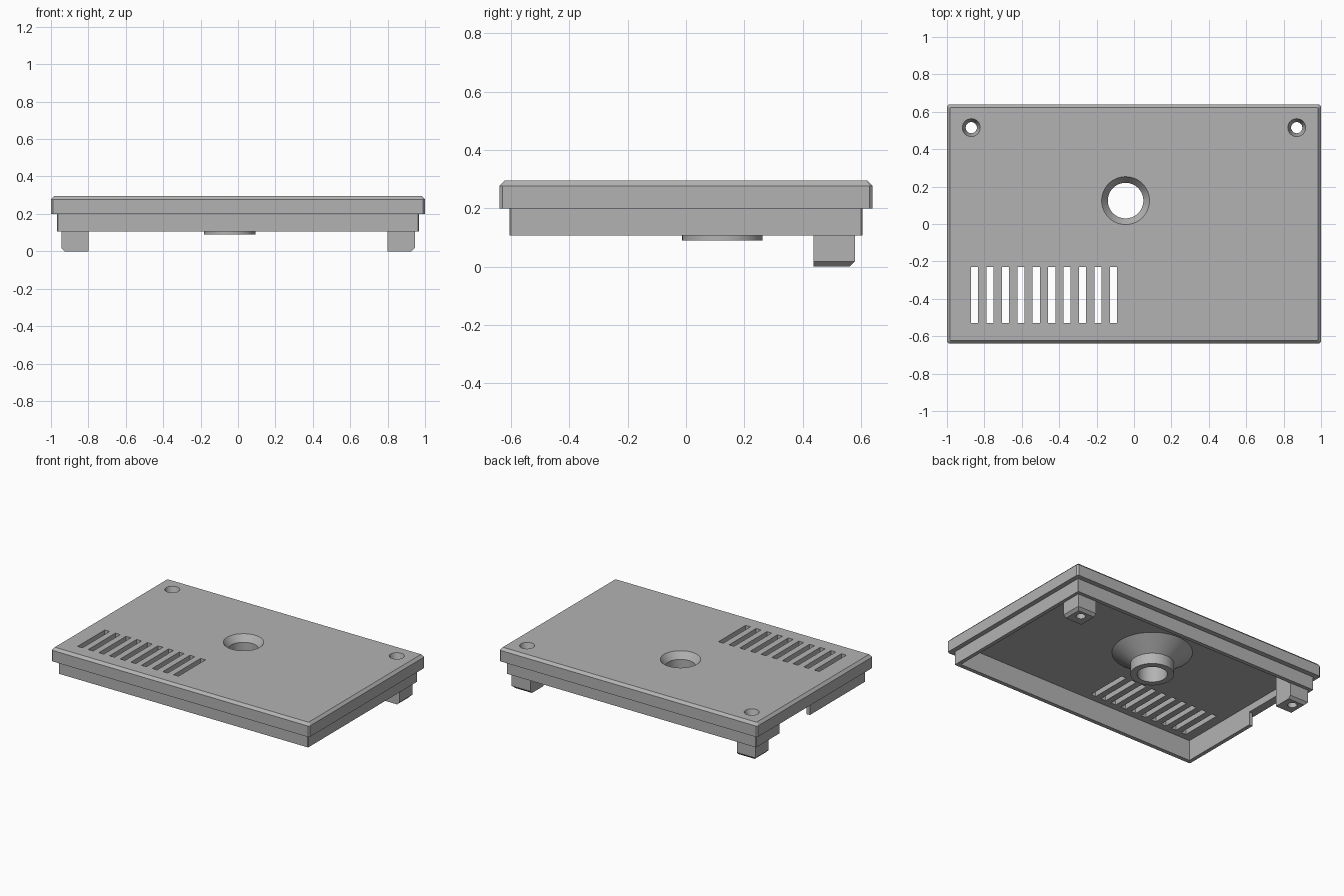
import bpy, bmesh, math
from mathutils import Vector

cube = bpy.data.objects.get("Cube")
if cube:
    bpy.data.objects.remove(cube, do_unlink=True)

GREY = (0.45, 0.45, 0.45, 1)
grey = bpy.data.materials.new("plain grey")
grey.use_nodes = True
grey.diffuse_color = GREY
for node in grey.node_tree.nodes:
    if node.type == 'BSDF_PRINCIPLED':
        node.inputs["Base Color"].default_value = GREY


def finish(name, bm):
    bmesh.ops.recalc_face_normals(bm, faces=bm.faces)
    me = bpy.data.meshes.new(name)
    bm.to_mesh(me)
    bm.free()
    me.materials.append(grey)
    ob = bpy.data.objects.new(name, me)
    bpy.context.collection.objects.link(ob)
    return ob


def stack(rings):
    """Closed solid lofted through a list of equal point rings."""
    bm = bmesh.new()
    loops = [[bm.verts.new(p) for p in ring] for ring in rings]
    n = len(loops[0])
    for a, b in zip(loops, loops[1:]):
        for i in range(n):
            j = (i + 1) % n
            bm.faces.new((a[i], a[j], b[j], b[i]))
    bm.faces.new(loops[0])
    bm.faces.new(loops[-1])
    return bm


def cut_rect(hx, hy, c, z):
    """Rectangle with clipped corners."""
    return [(hx, c - hy, z), (hx, hy - c, z), (hx - c, hy, z), (c - hx, hy, z),
            (-hx, hy - c, z), (-hx, c - hy, z), (c - hx, -hy, z), (hx - c, -hy, z)]


def lathe(name, profile, x, y, segs=64):
    """Round solid from (radius, z) pairs."""
    turn = [2 * math.pi * i / segs for i in range(segs)]
    return finish(name, stack([[(x + r * math.cos(t), y + r * math.sin(t), z) for t in turn]
                               for r, z in profile]))


def box_mesh(lo, hi):
    bm = bmesh.new()
    bmesh.ops.create_cube(bm, size=1)
    lo, hi = Vector(lo), Vector(hi)
    for v in bm.verts:
        v.co = (lo + hi) / 2 + v.co * (hi - lo)
    return bm


def cut(ob, cutters):
    for c in cutters:
        mod = ob.modifiers.new("cut", 'BOOLEAN')
        mod.operation = 'DIFFERENCE'
        mod.solver = 'EXACT'
        mod.object = c
    bpy.context.view_layer.update()
    dg = bpy.context.evaluated_depsgraph_get()
    me = bpy.data.meshes.new_from_object(ob.evaluated_get(dg))
    ob.modifiers.clear()
    ob.data = me


ROOF = 0.25
TOP = 0.295
HOLE = (-0.045, 0.125)

# cover: lip, overhanging rim and chamfered top
cover = finish("cover", stack([
    cut_rect(0.967, 0.605, 0.004, 0.107),
    cut_rect(0.967, 0.605, 0.004, 0.2),
    cut_rect(1.0, 0.64, 0.01, 0.2),
    cut_rect(1.0, 0.64, 0.01, 0.277),
    cut_rect(0.983, 0.623, 0.004, TOP)]))

# cutters: hollow inside, side notch, vent slots, centre hole, screw holes
cavity = finish("cavity_cutter", box_mesh((-0.94, -0.577, 0), (0.94, 0.577, ROOF)))
notch = finish("notch_cutter", box_mesh((-0.985, 0.01, 0), (-0.92, 0.345, 0.1995)))
slots = []
for i in range(10):
    x = -0.872 + i * 0.0826
    slots.append(finish("slot_cutter", box_mesh((x, -0.53, 0.15), (x + 0.038, -0.23, 0.4))))
centre = lathe("centre_hole_cutter",
               [(0.095, 0.0), (0.095, 0.25), (0.128, TOP), (0.132, 0.301)], *HOLE)
screws = {s: lathe("screw_hole_cutter",
                   [(0.03, -0.1), (0.03, 0.235), (0.048, TOP), (0.05, 0.301)],
                   s * 0.87, 0.515, 32) for s in (-1, 1)}

cut(cover, [cavity, notch, centre, *slots, *screws.values()])

# funnel under the centre hole
funnel = lathe("funnel", [(0.138, 0.09), (0.138, 0.165), (0.255, ROOF + 0.001)], *HOLE)
cut(funnel, [centre])

# screw legs with chamfered outer bottom edges
legs = []
for side, name in ((1, "left_leg"), (-1, "right_leg")):
    xs = sorted((side * 0.80, side * 0.945))
    bm = box_mesh((xs[0], 0.437, 0), (xs[1], 0.58, ROOF + 0.001))
    edges = []
    for e in bm.edges:
        m = (e.verts[0].co + e.verts[1].co) / 2
        if m.z < 0.01 and (abs(m.x) > 0.94 or m.y > 0.57):
            edges.append(e)
    bmesh.ops.bevel(bm, geom=edges, offset=0.018, segments=1, affect='EDGES')
    leg = finish(name, bm)
    cut(leg, [screws[side]])
    legs.append(leg)

# remove the cutters
for c in [cavity, notch, centre, *slots, *screws.values()]:
    bpy.data.objects.remove(c, do_unlink=True)

# smooth round walls, keep hard edges
bpy.ops.object.select_all(action='DESELECT')
for ob in (cover, funnel, *legs):
    ob.select_set(True)
bpy.context.view_layer.objects.active = cover
bpy.ops.object.shade_smooth_by_angle(angle=math.radians(20))
